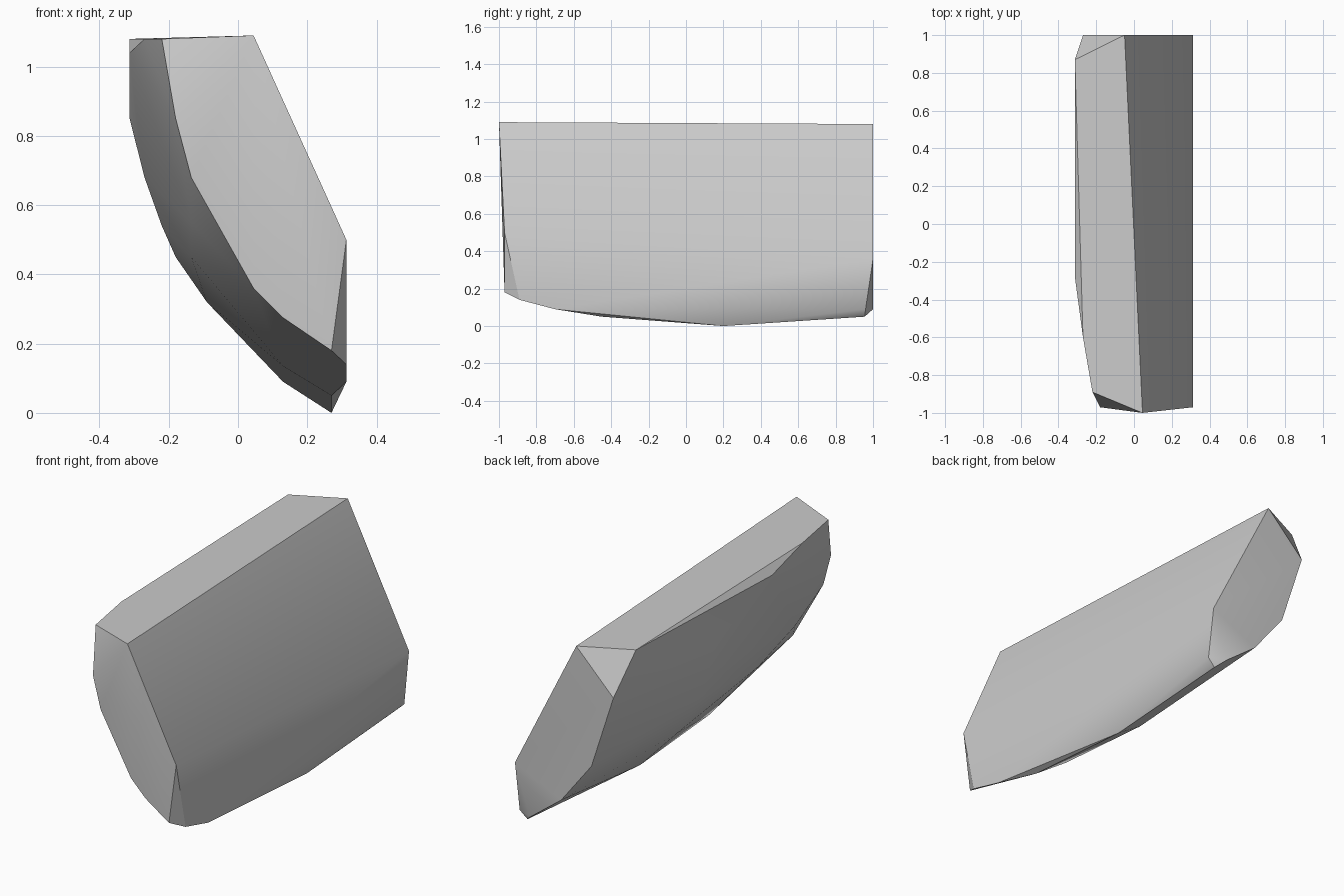
import bpy
import bmesh
from math import radians

default_cube = bpy.data.objects.get("Cube")
if default_cube:
    bpy.data.objects.remove(default_cube, do_unlink=True)

HALF_WIDTH = 0.313


def make_material(name, rgb):
    material = bpy.data.materials.new(name)
    material.use_nodes = True
    colour = (*rgb, 1.0)
    material.diffuse_color = colour
    material.node_tree.nodes["Principled BSDF"].inputs["Base Color"].default_value = colour
    return material


def section(y, outline):
    """Place an x, z outline at one depth."""
    return [(x, y, z) for x, z in outline]


def lengthwise(x, outline):
    """Place a y, z outline on one side plane."""
    return [(x, y, z) for y, z in outline]


def build_hull(name, points, material):
    """Wrap the outlines in a convex faceted body."""
    mesh = bpy.data.meshes.new(name)
    bm = bmesh.new()
    for point in points:
        bm.verts.new(point)
    result = bmesh.ops.convex_hull(bm, input=bm.verts)
    unused = {item for key in ("geom_interior", "geom_unused")
              for item in result[key] if isinstance(item, bmesh.types.BMVert)}
    bmesh.ops.delete(bm, geom=list(unused), context="VERTS")
    # Merge the triangles of each flat facet
    bmesh.ops.dissolve_limit(bm, angle_limit=radians(1), verts=bm.verts, edges=bm.edges)
    bmesh.ops.recalc_face_normals(bm, faces=bm.faces)
    bm.to_mesh(mesh)
    bm.free()
    mesh.materials.append(material)
    body = bpy.data.objects.new(name, mesh)
    bpy.context.collection.objects.link(body)
    return body


# Front end cap, with its slightly protruding top corner
front_end = section(-0.97, [(-0.18, 0.85), (-0.135, 0.68), (0.045, 0.36),
                            (0.13, 0.275), (0.27, 0.18), (HALF_WIDTH, 0.5)])
front_end.append((0.045, -1, 1.09))

# Flat back end cap
back_end = section(1, [(-0.05, 1.08), (-0.27, 0.86), (-0.14, 0.46),
                       (0.04, 0.23), (0.225, 0.09), (HALF_WIDTH, 0.36)])

# Bulging underside at its widest station, and its taper to the front
belly = section(0.2, [(-HALF_WIDTH, 0.85), (-0.27, 0.68), (-0.22, 0.54),
                      (-0.18, 0.45), (-0.09, 0.32), (0.13, 0.09), (0.27, 0)])
belly_taper = [(-0.135, -0.73, 0.55), (-0.135, -0.42, 0.45), (0.13, -0.38, 0.135)]

# Outer side, with chamfered lower corners
outer_side = lengthwise(HALF_WIDTH, [(-0.89, 0.14), (-0.7, 0.09), (0.96, 0.09)])
keel = [(0.27, -0.45, 0.05), (0.27, 0.955, 0.05)]

# Inner side and the curved border of the top
inner_side = lengthwise(-HALF_WIDTH, [(-0.28, 1.04), (0.87, 1.08)])
top_border = [(-0.22, -0.89, 1.08), (-0.27, -0.6, 1.08)]

grey = make_material("plain grey", (0.6, 0.6, 0.6))
body = build_hull("faceted_block",
                  front_end + back_end + belly + belly_taper + outer_side + keel
                  + inner_side + top_border,
                  grey)

# Soft shading on shallow bends, sharp edges elsewhere
bpy.ops.object.select_all(action="DESELECT")
body.select_set(True)
bpy.context.view_layer.objects.active = body
bpy.ops.object.shade_smooth_by_angle(angle=radians(30))
